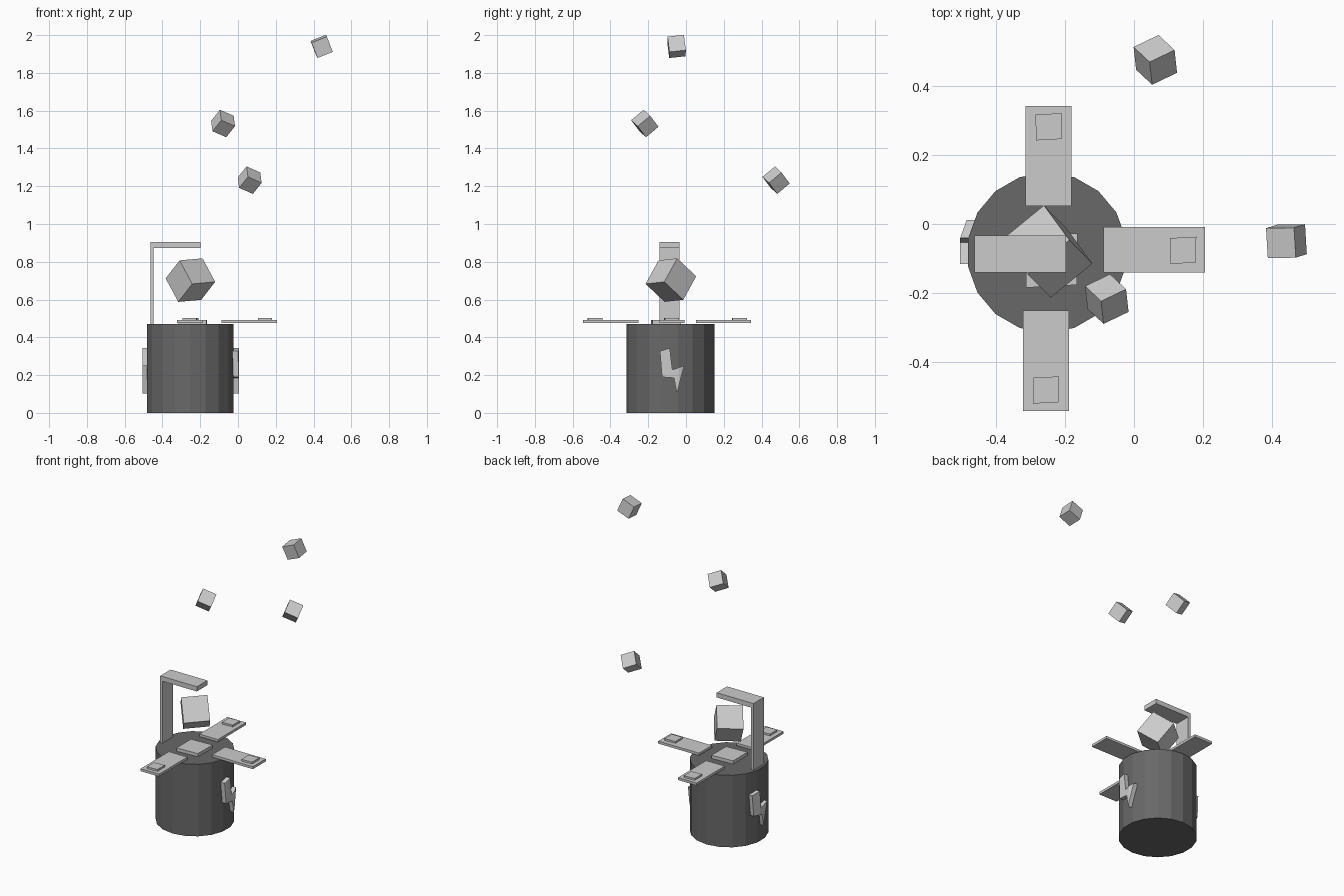
import bpy, bmesh, math
from mathutils import Vector, Matrix

if "Cube" in bpy.data.objects:
    bpy.data.objects.remove(bpy.data.objects["Cube"])

CX, CY = -0.253, -0.083


def finish(name, bm):
    bmesh.ops.recalc_face_normals(bm, faces=bm.faces)
    me = bpy.data.meshes.new(name)
    bm.to_mesh(me)
    bm.free()
    ob = bpy.data.objects.new(name, me)
    bpy.context.collection.objects.link(ob)
    return ob


def box(name, x0, x1, y0, y1, z0, z1):
    bm = bmesh.new()
    bmesh.ops.create_cube(bm, size=1)
    bmesh.ops.scale(bm, vec=(x1 - x0, y1 - y0, z1 - z0), verts=bm.verts)
    bmesh.ops.translate(bm, vec=((x0 + x1) / 2, (y0 + y1) / 2, (z0 + z1) / 2), verts=bm.verts)
    return finish(name, bm)


def prism_mesh(points, offset):
    # closed outline extruded along an offset vector
    bm = bmesh.new()
    face = bm.faces.new([bm.verts.new(p) for p in points])
    ext = bmesh.ops.extrude_face_region(bm, geom=[face], use_keep_orig=True)
    moved = [g for g in ext["geom"] if isinstance(g, bmesh.types.BMVert)]
    bmesh.ops.translate(bm, vec=offset, verts=moved)
    return bm


def prism(name, points, offset):
    return finish(name, prism_mesh(points, offset))


def bolt(name, points, x, side):
    # plate folded along the drum's facets
    bm = prism_mesh([(x, y, z) for y, z in points], (-side * 0.032, 0, 0))
    half = 0.043
    for s in (-1, 1):
        bmesh.ops.bisect_plane(bm, geom=bm.verts[:] + bm.edges[:] + bm.faces[:],
                               plane_co=(0, CY + s * half, 0), plane_no=(0, 1, 0))
    for v in bm.verts:
        v.co.x -= side * max(0, abs(v.co.y - CY) - half) * math.tan(math.radians(20))
    return finish(name, bm)


def tilted_cube(name, center, size, a, b):
    # cube whose local axes follow directions a and b
    a = Vector(a).normalized()
    b = Vector(b)
    b = (b - a * a.dot(b)).normalized()
    rot = Matrix((a, b, a.cross(b))).transposed().to_4x4()
    bm = bmesh.new()
    bmesh.ops.create_cube(bm, size=size, matrix=Matrix.Translation(center) @ rot)
    return finish(name, bm)


# dark drum body
bm = bmesh.new()
bmesh.ops.create_cone(bm, cap_ends=True, segments=18, radius1=0.233, radius2=0.233,
                      depth=0.47, matrix=Matrix.Translation((CX, CY, 0.235)))
drum = finish("drum_body", bm)
dark = bpy.data.materials.new("dark_grey")
dark.diffuse_color = (0.14, 0.14, 0.14, 1)
dark.use_nodes = True
dark.node_tree.nodes["Principled BSDF"].inputs["Base Color"].default_value = dark.diffuse_color
drum.data.materials.append(dark)

# three flat trays overhanging the rim
box("tray_right", -0.088, 0.206, -0.141, -0.008, 0.475, 0.491)
box("tray_back", -0.316, -0.182, 0.052, 0.343, 0.475, 0.491)
box("tray_front", -0.322, -0.189, -0.544, -0.252, 0.475, 0.491)

# slightly uneven square pads: one on each tray, a larger one in the middle
QUAD = [(-0.038, 0.035), (0.038, 0.039), (0.037, -0.036), (-0.037, -0.04)]
for name, x, y, z, s, h in [("pad_right", 0.143, -0.076, 0.487, 1, 0.016),
                            ("pad_back", -0.248, 0.283, 0.487, 1, 0.016),
                            ("pad_front", -0.256, -0.482, 0.487, 1, 0.016),
                            ("pad_middle", -0.24, -0.105, 0.467, 2.0, 0.024)]:
    prism(name, [(x + s * u, y + s * v, z) for u, v in QUAD], (0, 0, h))

# bent bracket over the drum
BRACKET = [(-0.463, 0.465), (-0.447, 0.465), (-0.447, 0.874), (-0.198, 0.874),
           (-0.198, 0.905), (-0.463, 0.905)]
prism("bracket", [(x, -0.141, z) for x, z in BRACKET], (0, 0.107, 0))

# zigzag bolts on both sides, turned half way round
BOLT = [(-0.138, 0.327), (-0.086, 0.343), (-0.072, 0.228), (-0.01, 0.25),
        (-0.048, 0.103), (-0.064, 0.185), (-0.127, 0.19)]
bolt("bolt_right", BOLT, 0.004, 1)
bolt("bolt_left", [(-0.126 - y, z) for y, z in BOLT], -0.505, -1)

# large cube hovering below the bracket
tilted_cube("large_cube", (-0.252, -0.08, 0.703), 0.157, (22.4, 18.3, 2), (-12.45, 12.6, 23))

# small cubes flying upward
tilted_cube("small_cube_low", (0.062, 0.477, 1.232), 0.0865, (-16, 15, -20), (25, 12, -11))
tilted_cube("small_cube_mid", (-0.079, -0.218, 1.532), 0.0865, (-16, 15, -20), (25, 12, -11))
tilted_cube("small_cube_high", (0.443, -0.05, 1.94), 0.0875, (-27.5, -0.5, -11), (2, -30, -3))
